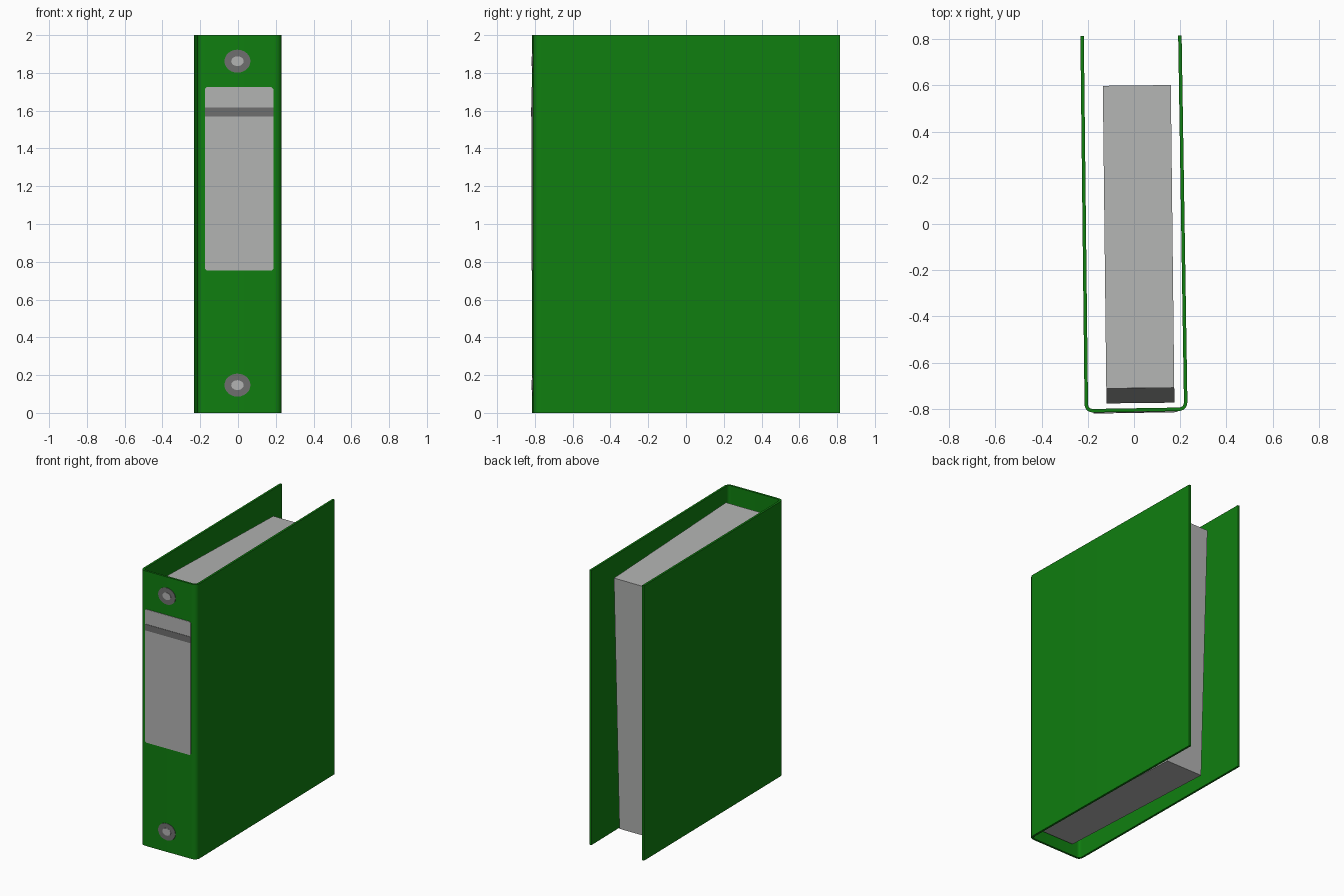
import bpy, bmesh, math
from mathutils import Vector

if "Cube" in bpy.data.objects:
    bpy.data.objects.remove(bpy.data.objects["Cube"])


def mat(name, c):
    m = bpy.data.materials.new(name)
    m.diffuse_color = (*c, 1)
    m.use_nodes = True
    m.node_tree.nodes["Principled BSDF"].inputs["Base Color"].default_value = m.diffuse_color
    return m


GREEN = mat("cover green", (0.005, 0.21, 0.005))
LIGHT = mat("paper grey", (0.45, 0.455, 0.45))
DARK = mat("ring grey", (0.16, 0.16, 0.16))


def make(name, bm, material):
    bmesh.ops.recalc_face_normals(bm, faces=bm.faces)
    me = bpy.data.meshes.new(name)
    bm.to_mesh(me)
    bm.free()
    ob = bpy.data.objects.new(name, me)
    bpy.context.collection.objects.link(ob)
    me.materials.append(material)
    return ob


def prism(name, pts, direction, material):
    """Extrude a closed outline of 3D points along a direction."""
    bm = bmesh.new()
    f = bm.faces.new([bm.verts.new(p) for p in pts])
    ext = bmesh.ops.extrude_face_region(bm, geom=[f])
    bmesh.ops.translate(bm, vec=direction,
                        verts=[v for v in ext["geom"] if isinstance(v, bmesh.types.BMVert)])
    return make(name, bm, material)


def corner(a, b, c, n=6):
    """Rounded corner from a to c with control point b."""
    a, b, c = Vector(a), Vector(b), Vector(c)
    return [a * (1 - t) ** 2 + b * 2 * t * (1 - t) + c * t * t for t in (i / n for i in range(n + 1))]


# Cover: one bent sheet, a slightly turned U seen from above
T = 0.015
outer = [Vector((-0.232, 0.813))]
outer += corner((-0.214, -0.775), (-0.214, -0.8155), (-0.175, -0.815))
outer += corner((0.19, -0.809), (0.2315, -0.8085), (0.231, -0.765))
outer += [Vector((0.206, 0.815))]
inner = []
for i, p in enumerate(outer):
    d = (outer[min(i + 1, len(outer) - 1)] - outer[max(i - 1, 0)]).normalized()
    inner.append(p + Vector((-d.y, d.x)) * T)
cover = prism("cover", [(p.x, p.y, 0) for p in outer + inner[::-1]], (0, 0, 2), GREEN)
bpy.context.view_layer.objects.active = cover
cover.select_set(True)
bpy.ops.object.shade_smooth_by_angle(angle=math.radians(35))


# Flat plates on the spine
def plate(name, outline, depth, material):
    pts = [(x, -0.812 + 0.0164 * (x - 0.0075), z) for x, z in outline]
    return prism(name, pts, (0, -depth, 0), material)


def ellipse(cz, rx, rz, n=24):
    return [(-0.003 + rx * math.cos(2 * math.pi * i / n),
             cz + rz * math.sin(2 * math.pi * i / n)) for i in range(n)]


def clipped(x0, x1, z0, z1, c):
    return [(x0 + c, z0), (x1 - c, z0), (x1, z0 + c), (x1, z1 - c),
            (x1 - c, z1), (x0 + c, z1), (x0, z1 - c), (x0, z0 + c)]


plate("spine_label", clipped(-0.176, 0.188, 0.754, 1.724, 0.01), 0.003, LIGHT)
plate("label_stripe", [(-0.176, 1.57), (0.188, 1.57), (0.188, 1.616), (-0.176, 1.616)], 0.005, DARK)
for part, z in (("lower", 0.147), ("upper", 1.862)):
    plate(part + "_finger_ring", ellipse(z, 0.069, 0.061), 0.003, DARK)
    plate(part + "_ring_centre", ellipse(z, 0.033, 0.026), 0.005, LIGHT)

# Paper block, leaning back a little inside the cover
bm = bmesh.new()
bmesh.ops.create_cube(bm, size=1)
bmesh.ops.scale(bm, vec=(0.294, 1.31, 1.85), verts=bm.verts)
paper = make("paper_block", bm, LIGHT)
paper.location = (0.02, -0.0875, 0.969)
paper.rotation_euler = (math.radians(-2), 0, math.radians(0.65))
